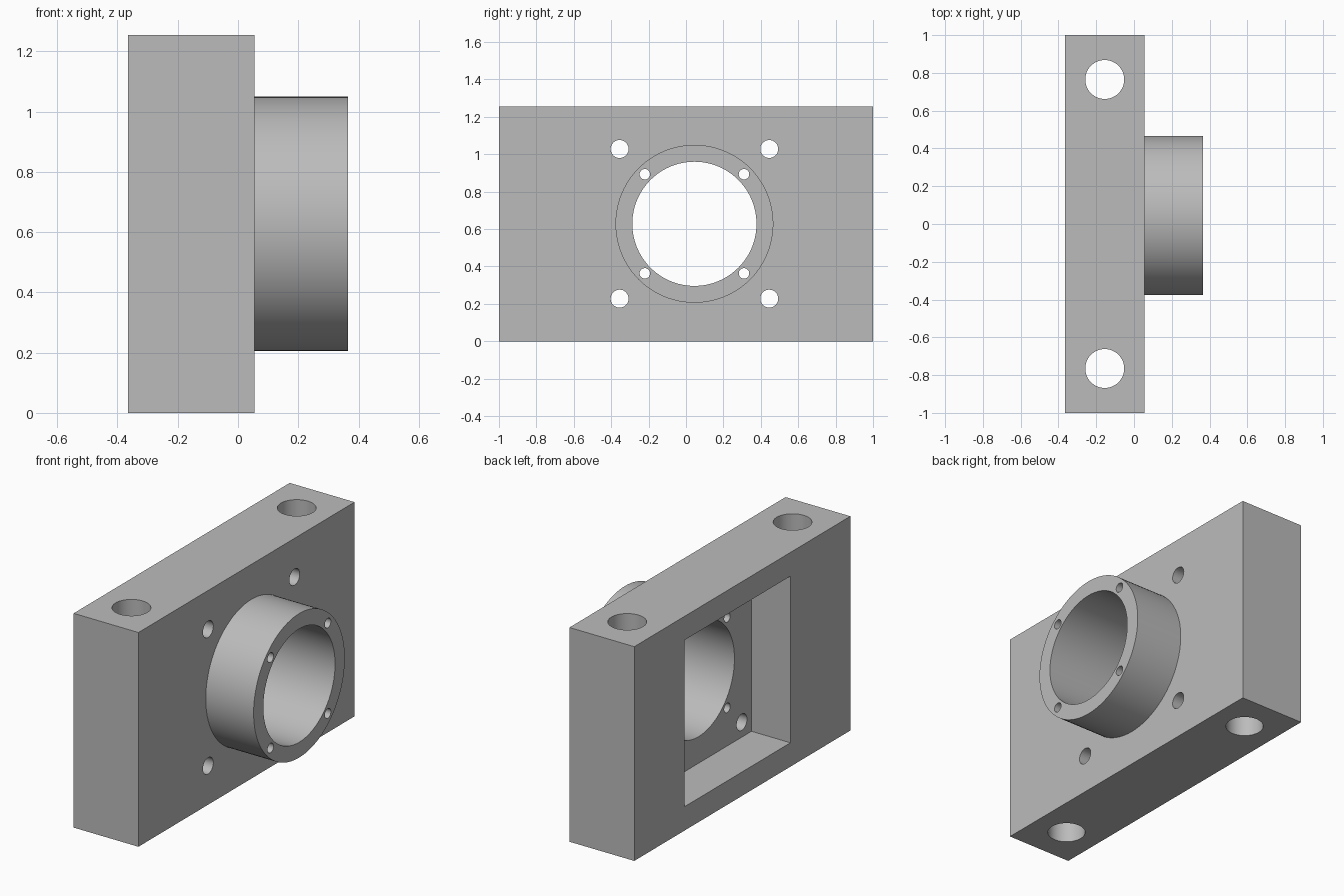
import bpy
import math
from mathutils import Vector

cube = bpy.data.objects.get("Cube")
if cube:
    bpy.data.objects.remove(cube, do_unlink=True)

BACK, FACE, END = -0.365, 0.055, 0.365   # plate back, plate front, collar end
HEIGHT = 1.255
CY, CZ = 0.045, 0.628                    # bore axis

grey = bpy.data.materials.new("machined_grey")
grey.use_nodes = True
colour = (0.5, 0.5, 0.5, 1)
grey.diffuse_color = colour
grey.node_tree.nodes["Principled BSDF"].inputs["Base Color"].default_value = colour


def box(name, low, high):
    low, high = Vector(low), Vector(high)
    bpy.ops.mesh.primitive_cube_add(size=1, location=(low + high) / 2)
    obj = bpy.context.object
    obj.name = name
    obj.scale = high - low
    bpy.ops.object.transform_apply(location=True, rotation=True, scale=True)
    obj.data.materials.append(grey)
    return obj


def rod(name, radius, start, end, sides=48):
    start, end = Vector(start), Vector(end)
    axis = end - start
    bpy.ops.mesh.primitive_cylinder_add(
        vertices=sides, radius=radius, depth=axis.length, location=(start + end) / 2,
        rotation=axis.to_track_quat('Z', 'Y').to_euler())
    obj = bpy.context.object
    obj.name = name
    bpy.ops.object.transform_apply(location=True, rotation=True, scale=True)
    obj.data.materials.append(grey)
    return obj


def combine(target, tool, operation):
    mod = target.modifiers.new(tool.name, 'BOOLEAN')
    mod.operation = operation
    mod.solver = 'EXACT'
    mod.object = tool
    bpy.context.view_layer.objects.active = target
    bpy.ops.object.modifier_apply(modifier=mod.name)
    bpy.data.objects.remove(tool, do_unlink=True)


# Plate with the round collar on its face
block = box("flanged_block", (BACK, -1, 0), (FACE, 1, HEIGHT))
collar = rod("collar", 0.422, (FACE - 0.08, CY, CZ), (END, CY, CZ), 96)
combine(block, collar, 'UNION')

# Square pocket in the back
pocket = box("pocket", (BACK - 0.1, CY - 0.49, CZ - 0.488), (-0.113, CY + 0.49, CZ + 0.488))
combine(block, pocket, 'DIFFERENCE')

# Main bore through the collar
bore = rod("bore", 0.332, (BACK, CY, CZ), (END + 0.1, CY, CZ), 96)
combine(block, bore, 'DIFFERENCE')

# Bolt holes in the collar and in the plate
for radius, offset in ((0.028, 0.265), (0.048, 0.4)):
    for sy in (-1, 1):
        for sz in (-1, 1):
            y, z = CY + sy * offset, CZ + sz * offset
            hole = rod("bolt_hole", radius, (BACK, y, z), (END + 0.1, y, z), 32)
            combine(block, hole, 'DIFFERENCE')

# Vertical mounting holes near both ends
for y in (-0.765, 0.765):
    hole = rod("mounting_hole", 0.103, (-0.155, y, -0.1), (-0.155, y, HEIGHT + 0.1), 64)
    combine(block, hole, 'DIFFERENCE')

bpy.ops.object.select_all(action='DESELECT')
block.select_set(True)
bpy.context.view_layer.objects.active = block
bpy.ops.object.shade_smooth_by_angle(angle=math.radians(30))
